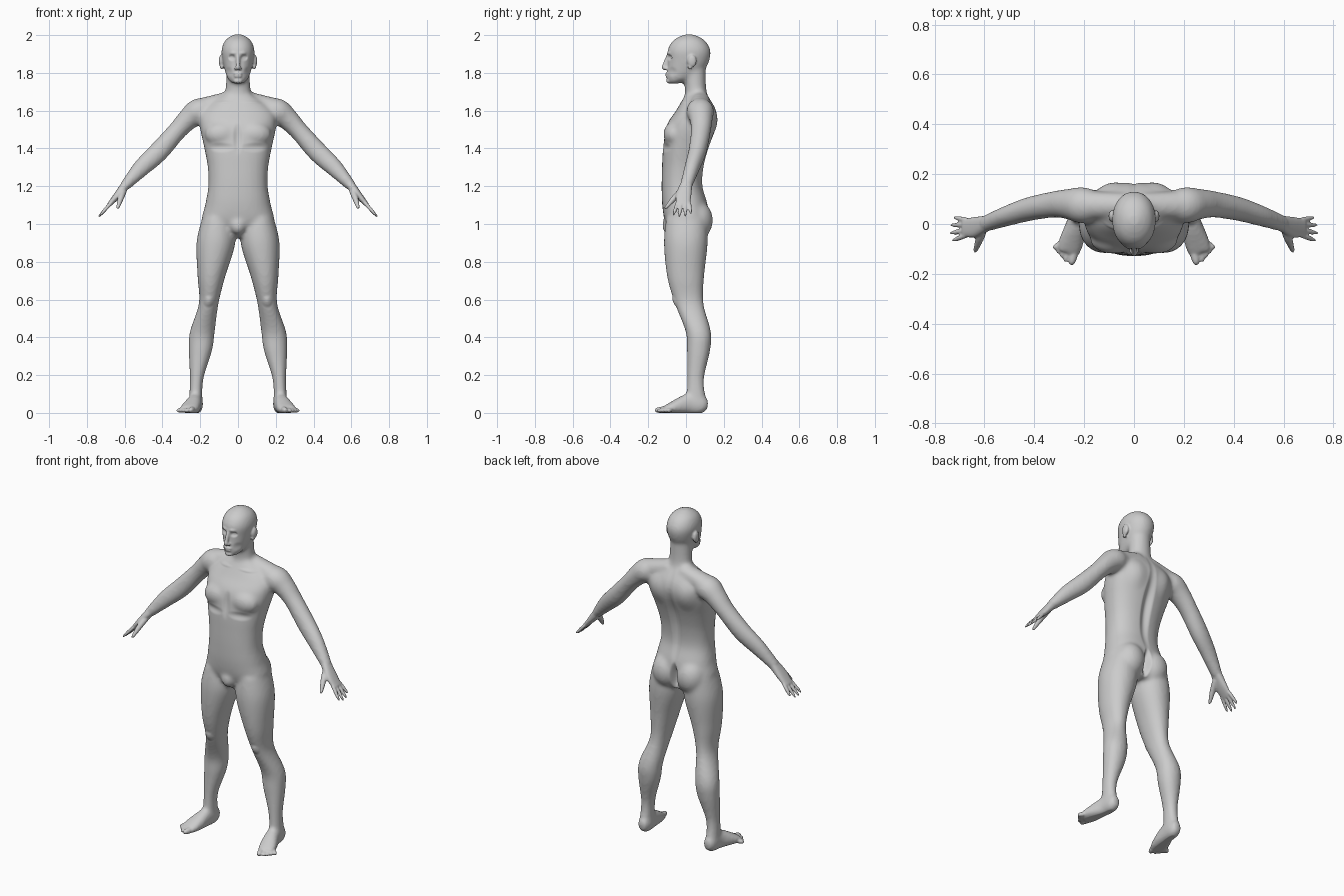
import bpy, bmesh, math
from mathutils import Vector, Matrix

if "Cube" in bpy.data.objects:
    bpy.data.objects.remove(bpy.data.objects["Cube"])

X, Y = Vector((1, 0, 0)), Vector((0, 1, 0))


def spline(rows, k=5):
    """Catmull-Rom interpolation of a few section rows."""
    out = []
    for i in range(len(rows) - 1):
        p0, p1 = rows[max(i - 1, 0)], rows[i]
        p2, p3 = rows[i + 1], rows[min(i + 2, len(rows) - 1)]
        for j in range(k):
            t = j / k
            out.append([0.5 * (2 * b + (c - a) * t + (2 * a - 5 * b + 4 * c - d) * t * t
                               + (3 * b - a - 3 * c + d) * t ** 3)
                        for a, b, c, d in zip(p0, p1, p2, p3)])
    return out + [list(rows[-1])]


def loft(bm, rings, n=2.0, seg=32):
    """Skin superellipse rings given as (centre, u axis, v axis)."""
    loops = []
    for c, u, v in rings:
        loop = []
        for i in range(seg):
            a = 2 * math.pi * i / seg
            cu, sv = math.cos(a), math.sin(a)
            loop.append(bm.verts.new(c + u * math.copysign(abs(cu) ** (2 / n), cu)
                                     + v * math.copysign(abs(sv) ** (2 / n), sv)))
        loops.append(loop)
    for l0, l1 in zip(loops, loops[1:]):
        for i in range(seg):
            j = (i + 1) % seg
            bm.faces.new((l0[i], l0[j], l1[j], l1[i]))
    bm.faces.new(loops[0][::-1])
    bm.faces.new(loops[-1])


def stack(bm, rows, n=2.0):
    """Horizontal sections: z, half width, front y, back y, optional centre x."""
    loft(bm, [(Vector((cx[0] if cx else 0, (f + b) / 2, z)), X * w, Y * ((b - f) / 2))
              for z, w, f, b, *cx in spline(rows)], n)


def tube(bm, rows, ref=Y, n=2.0):
    """Sections across a path: x, y, z, radius along ref, other radius."""
    pts = spline(rows)
    pos = [Vector(p[:3]) for p in pts]
    rings = []
    for i, p in enumerate(pts):
        t = (pos[min(i + 1, len(pos) - 1)] - pos[max(i - 1, 0)]).normalized()
        u = (ref - t * ref.dot(t)).normalized()
        rings.append((pos[i], u * p[3], t.cross(u) * p[4]))
    loft(bm, rings, n)


def digit(bm, p, q, r):
    """Finger or toe with a rounded tip."""
    p, q = Vector(p), Vector(q)
    tube(bm, [(*p.lerp(q, t), r * math.sqrt(1.08 - t ** 4), r * math.sqrt(1.08 - t ** 4))
              for t in (0, .5, .85, 1)], X + Y * 0.3)


def blob(bm, c, r):
    m = Matrix.Translation(c) @ Matrix.Diagonal((*r, 1))
    bmesh.ops.create_uvsphere(bm, u_segments=24, v_segments=16, radius=1, matrix=m)


def mirror(bm):
    geo = bmesh.ops.duplicate(bm, geom=bm.verts[:] + bm.edges[:] + bm.faces[:])['geom']
    for v in geo:
        if isinstance(v, bmesh.types.BMVert):
            v.co.x *= -1


def fuse(bm, voxel, iterations):
    """Merge all closed shapes to one skin and relax it."""
    bmesh.ops.recalc_face_normals(bm, faces=bm.faces[:])
    me = bpy.data.meshes.new("skin")
    bm.to_mesh(me)
    bm.free()
    ob = bpy.data.objects.new("skin", me)
    bpy.context.scene.collection.objects.link(ob)
    m = ob.modifiers.new("fuse", 'REMESH')
    m.mode, m.voxel_size = 'VOXEL', voxel
    s = ob.modifiers.new("relax", 'SMOOTH')
    s.factor, s.iterations = 0.5, iterations
    dg = bpy.context.evaluated_depsgraph_get()
    out = bpy.data.meshes.new_from_object(ob.evaluated_get(dg))
    bpy.data.objects.remove(ob)
    return out


# --- large forms, one side first
bm = bmesh.new()
# leg
stack(bm, [(1.03, .08, -.105, .11, .11), (.90, .103, -.117, .115, .117), (.72, .073, -.1, .096, .141),
           (.58, .052, -.06, .093, .155), (.43, .066, -.002, .132, .189), (.33, .062, .005, .128, .199),
           (.18, .036, .006, .096, .219), (.06, .036, 0, .108, .224)], 2.1)
# foot
tube(bm, [(.222, .116, .04, .02, .026), (.222, .085, .044, .036, .048), (.228, .015, .048, .039, .054),
          (.248, -.06, .03, .05, .036), (.268, -.118, .015, .05, .018)], X, 2.3)
# arm
tube(bm, [(.13, .07, 1.605, .055, .055), (.205, .075, 1.597, .073, .069), (.26, .08, 1.558, .062, .059),
          (.325, .078, 1.49, .053, .05), (.42, .06, 1.383, .048, .054), (.51, .032, 1.298, .041, .047),
          (.605, -.002, 1.195, .033, .027)])
# trapezius, chest, buttock
tube(bm, [(.04, .075, 1.66, .05, .045), (.2, .075, 1.61, .06, .055)])
blob(bm, (.085, -.06, 1.475), (.092, .06, .068))
blob(bm, (.082, .053, 1.02), (.088, .09, .105))
mirror(bm)
# torso
stack(bm, [(.93, .1, -.07, .09), (1.01, .188, -.11, .117), (1.1, .174, -.126, .115),
           (1.2, .157, -.129, .088), (1.3, .16, -.127, .094), (1.4, .178, -.122, .12),
           (1.52, .202, -.103, .162), (1.6, .19, -.053, .16), (1.68, .085, -.006, .115)], 2.35)
# neck
stack(bm, [(1.64, .085, -.015, .13), (1.71, .067, -.005, .108), (1.82, .062, -.02, .105)])
# head
stack(bm, [(1.743, .03, -.094, -.04), (1.77, .055, -.102, .035), (1.82, .072, -.1, .1),
           (1.87, .083, -.097, .125), (1.92, .088, -.098, .13), (1.965, .073, -.075, .106),
           (1.99, .047, -.04, .072), (2.004, .018, -.005, .036)], 2.1)
blob(bm, (0, -.09, .992), (.042, .036, .048))
base = fuse(bm, .011, 8)

# --- fine forms, one side first
bm = bmesh.new()
# palm
tube(bm, [(.59, .003, 1.212, .031, .025), (.64, -.013, 1.15, .041, .019),
          (.684, -.015, 1.1, .036, .011)], Y, 2.4)
# fingers, fanned from the little finger to the index
for i in range(4):
    root = Vector((.672, .017 - .021 * i, 1.112))
    length = .103 - .008 * (i - 1.7) ** 2
    digit(bm, root, root + length * Vector((.66, -.12 * (i - 1), -.75)), .0095)
# thumb
tube(bm, [(.605, -.015, 1.18, .018, .018), (.618, -.055, 1.145, .017, .016),
          (.634, -.1, 1.094, .01, .01), (.638, -.112, 1.08, .005, .005)], X)
# big toe, then the small toes
digit(bm, (.238, -.1, .017), (.252, -.165, .014), .017)
for i in range(4):
    digit(bm, (.262 + .012 * i, -.102 + .007 * i, .016),
          (.277 + .0155 * i, -.153 + .018 * i, .011), .012)
# ear and nostril wing
blob(bm, (.089, .032, 1.862), (.013, .024, .033))
blob(bm, (.087, .022, 1.835), (.009, .013, .018))
blob(bm, (.012, -.106, 1.823), (.009, .011, .008))
mirror(bm)
# nose
tube(bm, [(0, -.088, 1.9, .01, .012), (0, -.111, 1.843, .011, .013),
          (0, -.117, 1.829, .013, .012), (0, -.11, 1.817, .009, .007)], X)
# lips and chin
blob(bm, (0, -.1, 1.7955), (.024, .0095, .0065))
blob(bm, (0, -.1, 1.782), (.021, .009, .0065))
blob(bm, (0, -.091, 1.757), (.024, .014, .013))
bm.from_mesh(base)
bpy.data.meshes.remove(base)
body = fuse(bm, .0055, 3)


def dab(c, r, depth):
    """Push the skin along y within an ellipsoid, on both sides."""
    for v in body.vertices:
        dy, dz = (v.co.y - c[1]) / r[1], (v.co.z - c[2]) / r[2]
        q = ((abs(v.co.x) - c[0]) / r[0]) ** 2 + dy * dy + dz * dz
        if q < 1:
            v.co.y += depth * (1 - q) ** 2


# face: eye socket, eyeball, brow, cheek hollow
dab((.034, -.098, 1.882), (.026, .04, .019), .017)
dab((.034, -.085, 1.881), (.014, .03, .01), -.007)
dab((.03, -.098, 1.905), (.032, .03, .014), -.006)
dab((.052, -.075, 1.805), (.03, .04, .03), .007)
# back: spine, cleft, shoulder blade
dab((0, .12, 1.38), (.04, .1, .33), -.02)
dab((0, .12, 1.01), (.028, .08, .1), -.04)
dab((.1, .155, 1.53), (.07, .08, .11), .009)
# front: breastbone, chest fold, collarbone, kneecap
dab((0, -.12, 1.46), (.03, .05, .1), .01)
dab((.09, -.11, 1.405), (.085, .06, .028), .007)
dab((.1, -.03, 1.645), (.09, .05, .013), -.005)
dab((.155, -.06, .59), (.034, .05, .036), -.008)
# flat soles
for v in body.vertices:
    v.co.z = max(v.co.z, 0)

body.name = "human_body"
figure = bpy.data.objects.new("human_body", body)
bpy.context.scene.collection.objects.link(figure)
body.polygons.foreach_set("use_smooth", [True] * len(body.polygons))
body.update()
